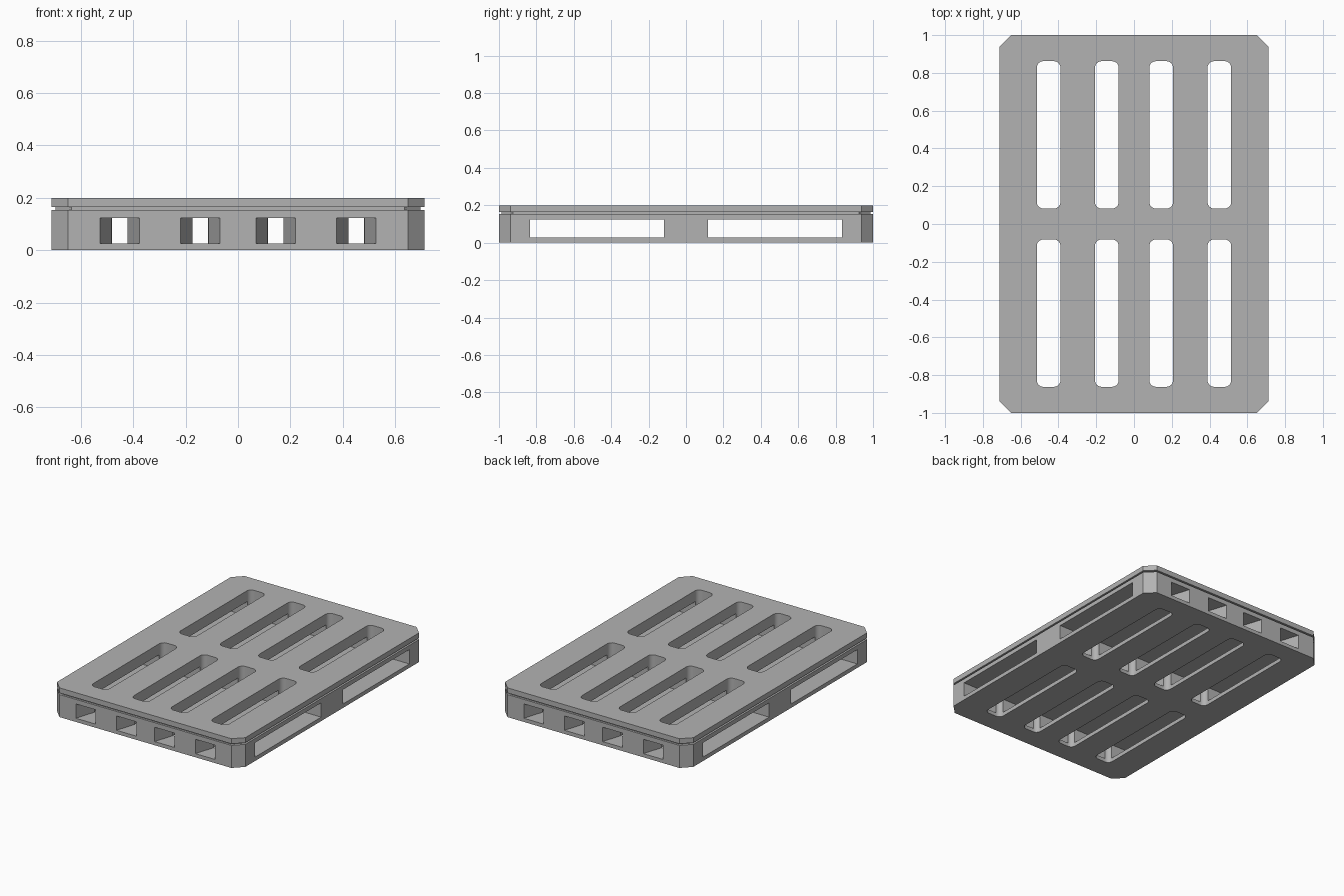
import bpy, bmesh, math

if "Cube" in bpy.data.objects:
    bpy.data.objects.remove(bpy.data.objects["Cube"], do_unlink=True)

HALF_X, HALF_Y, HEIGHT = 0.712, 1.0, 0.2
SLOT_X = (-0.452, -0.144, 0.144, 0.452)

grey = bpy.data.materials.new("pallet grey")
grey.use_nodes = True
colour = (0.45, 0.45, 0.45, 1)
grey.diffuse_color = colour
grey.node_tree.nodes["Principled BSDF"].inputs["Base Color"].default_value = colour


def loft(bm, rings):
    """Closed solid through equal-sized rings of points."""
    loops = [[bm.verts.new(p) for p in ring] for ring in rings]
    for a, b in zip(loops, loops[1:]):
        for i in range(len(a)):
            j = (i + 1) % len(a)
            bm.faces.new((a[i], a[j], b[j], b[i]))
    bm.faces.new(loops[0][::-1])
    bm.faces.new(loops[-1])


def make_object(name, bm):
    bmesh.ops.recalc_face_normals(bm, faces=bm.faces)
    mesh = bpy.data.meshes.new(name)
    bm.to_mesh(mesh)
    bm.free()
    mesh.materials.append(grey)
    obj = bpy.data.objects.new(name, mesh)
    bpy.context.collection.objects.link(obj)
    return obj


def corner_ring(cx, cy, hx, hy, r, z, steps):
    """Rectangle with cut (1 step) or rounded corners."""
    pts = []
    for k, (sx, sy) in enumerate(((1, 1), (-1, 1), (-1, -1), (1, -1))):
        for s in range(steps + 1):
            a = math.pi / 2 * (k + s / steps)
            pts.append((cx + sx * (hx - r) + r * math.cos(a),
                        cy + sy * (hy - r) + r * math.sin(a), z))
    return pts


def gate(cx, y, half, z0, z1):
    """Upright rectangle across a tunnel."""
    return [(cx - half, y, z0), (cx + half, y, z0),
            (cx + half, y, z1), (cx - half, y, z1)]


# Body with chamfered corners and a seam groove under the deck
bm = bmesh.new()
profile = ((0, 0), (0, 0.154), (0.014, 0.154), (0.014, 0.165), (0, 0.165), (0, HEIGHT))
loft(bm, [corner_ring(0, 0, HALF_X - d, HALF_Y - d, 0.062, z, 1) for d, z in profile])
pallet = make_object("pallet", bm)

# Rounded slots through deck and base
slots = bmesh.new()
for x in SLOT_X:
    for side in (-1, 1):
        loft(slots, [corner_ring(x, side * 0.472, 0.0625, 0.39, 0.034, z, 6)
                     for z in (-0.1, 0.3)])

# Fork channels running from side to side
channels = bmesh.new()
for side in (-1, 1):
    loft(channels, [gate(x, 0, 0, 0, 0) and
                    [(x, side * y, z) for y, z in
                     ((0.118, 0.027), (0.834, 0.027), (0.834, 0.125), (0.118, 0.125))]
                    for x in (-1, 1)])

# Flared end openings and narrow tunnels through the middle wall
tunnels = bmesh.new()
for x in SLOT_X:
    for side in (-1, 1):
        loft(tunnels, [gate(x, side * y, half, 0.025, 0.123)
                       for y, half in ((1.1, 0.075), (1.0, 0.075), (0.86, 0.03), (0.8, 0.03))])
    loft(tunnels, [gate(x, y, 0.03, 0.025, 0.123) for y in (-0.1, 0.1)])

bpy.context.view_layer.objects.active = pallet
pallet.select_set(True)
for name, cutter_mesh in (("slot_cutter", slots), ("channel_cutter", channels),
                          ("tunnel_cutter", tunnels)):
    cutter = make_object(name, cutter_mesh)
    cutter.hide_render = True
    mod = pallet.modifiers.new(name, 'BOOLEAN')
    mod.operation = 'DIFFERENCE'
    mod.solver = 'EXACT'
    mod.object = cutter
    bpy.ops.object.modifier_apply(modifier=mod.name)
    bpy.data.objects.remove(cutter, do_unlink=True)

bpy.ops.object.shade_smooth_by_angle(angle=math.radians(30))
